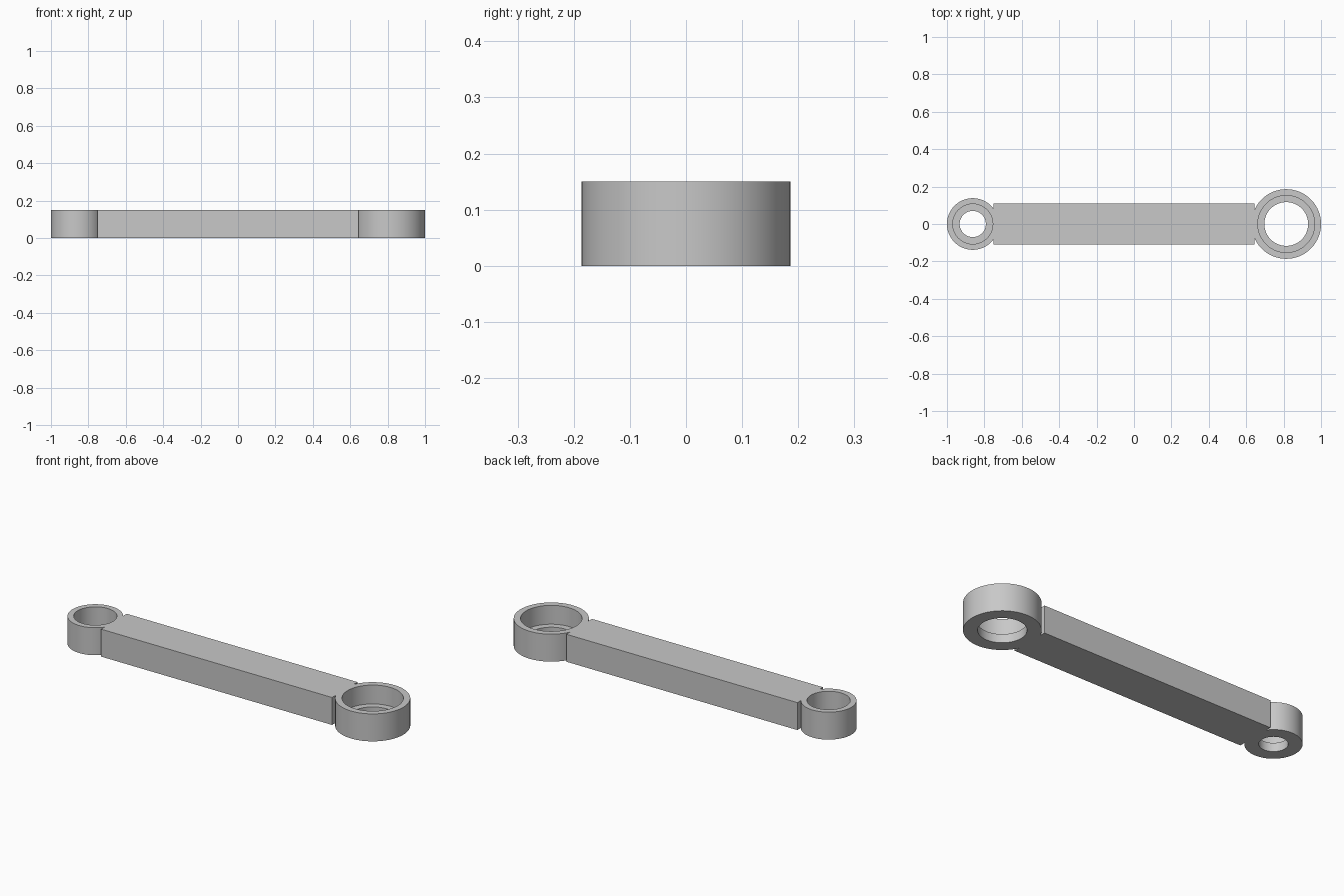
import bpy
import math

default = bpy.data.objects.get("Cube")
if default:
    bpy.data.objects.remove(default, do_unlink=True)

HEIGHT = 0.15
FLOOR = 0.047          # height of the seat inside each ring
BAR_START, BAR_END, BAR_WIDTH = -0.75, 0.645, 0.22

# Material
steel = bpy.data.materials.new("plain_grey")
steel.use_nodes = True
grey = (0.58, 0.58, 0.58, 1)
steel.diffuse_color = grey
steel.node_tree.nodes["Principled BSDF"].inputs["Base Color"].default_value = grey


def cylinder(name, x, radius, bottom, top):
    bpy.ops.mesh.primitive_cylinder_add(
        vertices=96, radius=radius, depth=top - bottom,
        location=(x, 0, (bottom + top) / 2))
    obj = bpy.context.object
    obj.name = name
    return obj


def combine(target, tool, operation):
    """Apply a boolean and discard the tool object."""
    mod = target.modifiers.new(operation.lower(), 'BOOLEAN')
    mod.operation = operation
    mod.solver = 'EXACT'
    mod.object = tool
    bpy.ops.object.select_all(action='DESELECT')
    bpy.context.view_layer.objects.active = target
    target.select_set(True)
    bpy.ops.object.modifier_apply(modifier=mod.name)
    bpy.data.objects.remove(tool, do_unlink=True)


# Straight bar
bpy.ops.mesh.primitive_cube_add(
    size=1, location=((BAR_START + BAR_END) / 2, 0, HEIGHT / 2))
rod = bpy.context.object
rod.name = "connecting_rod"
rod.scale = (BAR_END - BAR_START, BAR_WIDTH, HEIGHT)
bpy.ops.object.transform_apply(location=True, rotation=False, scale=True)

# End rings: centre x, outer radius, seat radius, hole radius
rings = {
    "small_ring": (-0.862, 0.138, 0.107, 0.07),
    "large_ring": (0.814, 0.186, 0.152, 0.117),
}
for name, (x, outer, seat, hole) in rings.items():
    combine(rod, cylinder(name, x, outer, 0, HEIGHT), 'UNION')
    # Stepped bore: through hole, then the wider seat above it
    combine(rod, cylinder(name + "_hole", x, hole, -0.1, HEIGHT + 0.1), 'DIFFERENCE')
    combine(rod, cylinder(name + "_seat", x, seat, FLOOR, HEIGHT + 0.1), 'DIFFERENCE')

# Finish
rod.data.materials.clear()
rod.data.materials.append(steel)
for face in rod.data.polygons:
    face.material_index = 0
bpy.ops.object.select_all(action='DESELECT')
rod.select_set(True)
bpy.context.view_layer.objects.active = rod
bpy.ops.object.shade_smooth_by_angle(angle=math.radians(30))
